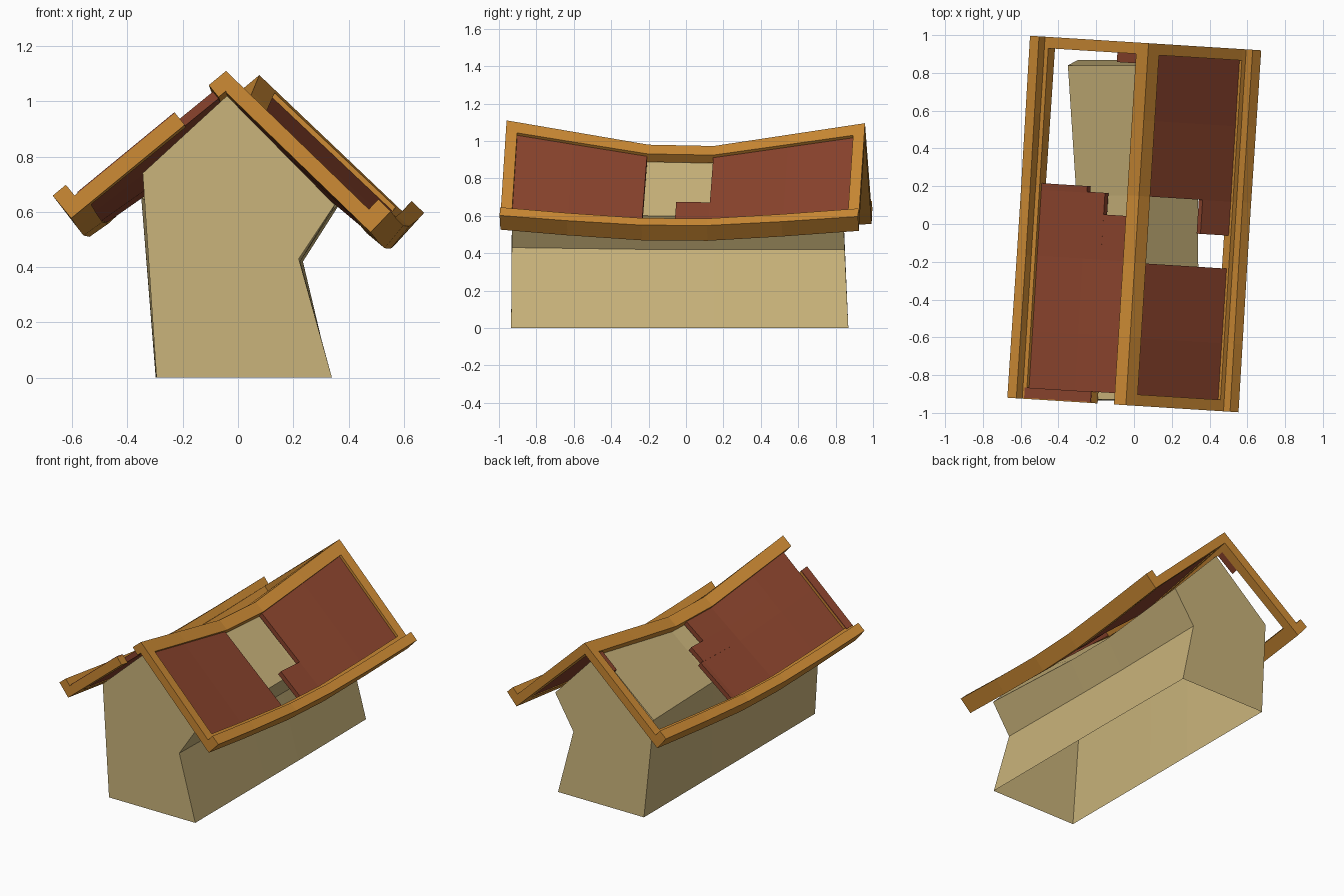
import bpy, bmesh, math
from mathutils import Vector

if "Cube" in bpy.data.objects:
    bpy.data.objects.remove(bpy.data.objects["Cube"])

def material(name, rgb):
    m = bpy.data.materials.new(name)
    m.diffuse_color = (*rgb, 1)
    m.use_nodes = True
    m.node_tree.nodes["Principled BSDF"].inputs["Base Color"].default_value = m.diffuse_color
    return m

PLASTER = material("plaster", (0.584, 0.451, 0.195))
TIMBER = material("timber", (0.604, 0.254, 0.034))
TILE = material("roof_red", (0.255, 0.057, 0.026))

YAW = math.radians(-3.6)      # the roof sits twisted on the walls
LEFT, RIGHT = -1, 1

def make_object(name, bm, mat):
    bmesh.ops.recalc_face_normals(bm, faces=bm.faces)
    me = bpy.data.meshes.new(name)
    bm.to_mesh(me)
    bm.free()
    me.materials.append(mat)
    ob = bpy.data.objects.new(name, me)
    bpy.context.collection.objects.link(ob)
    return ob

def loft(bm, rings, caps=True, closed=True):
    """Skin a row of equal-length point rings."""
    rows = [[bm.verts.new(p) for p in ring] for ring in rings]
    n = len(rows[0])
    for a, b in zip(rows, rows[1:]):
        for i in range(n if closed else n - 1):
            j = (i + 1) % n
            bm.faces.new((a[i], a[j], b[j], b[i]))
    if caps:
        bm.faces.new(rows[0])
        bm.faces.new(rows[-1])

# Sagging roof surface
def lerp_table(table, y):
    for (y0, z0), (y1, z1) in zip(table, table[1:]):
        if y <= y1 or y1 == table[-1][0]:
            return z0 + (z1 - z0) * (y - y0) / (y1 - y0)

RIDGE = [(-0.96, 1.11), (-0.2, 0.98), (0.15, 0.973), (0.96, 1.095)]
SAG = [(-0.96, 0), (-0.6, -0.028), (-0.2, -0.052), (0.15, -0.053), (0.55, -0.03), (0.96, 0)]
EAVE = {LEFT: (0.62, 0.60), RIGHT: (0.566, 0.56)}

def roof_point(side, u, y, h):
    """u runs from ridge 0 to eave 1; h lifts off the slope."""
    r = Vector((0.017, 0, lerp_table(RIDGE, y)))
    f, b = EAVE[side]
    e = Vector((side * 0.58, 0, f + (b - f) * (y + 0.96) / 1.92 + lerp_table(SAG, y)))
    d = (e - r).normalized()
    n = Vector((-d.z, 0, d.x)) * side
    p = r.lerp(e, u) + (Vector((0, 0, h / n.z)) if u == 0 else n * h)
    p.y = y
    return p

def slab(bm, side, u0, u1, y0, y1, h0, h1):
    ys = [y0] + [y for y, _ in SAG if y0 + 0.01 < y < y1 - 0.01] + [y1]
    loft(bm, [[roof_point(side, u, y, h) for u, h in
               ((u0, h0), (u1, h0), (u1, h1), (u0, h1))] for y in ys])

def roof_part(name, mat, *slabs):
    bm = bmesh.new()
    for s in slabs:
        slab(bm, *s)
    make_object(name, bm, mat).rotation_euler.z = YAW

T = -0.056                    # underside of the frame
for side, label in ((LEFT, "left"), (RIGHT, "right")):
    # Frame of each slope: ridge, eave with raised lip, end boards
    roof_part(label + "_ridge_beam", TIMBER, (side, 0, 0.105, -0.96, 0.96, T, 0))
    roof_part(label + "_eave_beam", TIMBER, (side, 0.92, 1, -0.96, 0.96, T, 0.05),
              (side, 0.885, 0.92, -0.96, 0.96, T, 0))
    front_start = 0.31 if side == LEFT else 0.105
    roof_part(label + "_front_board", TIMBER, (side, front_start, 0.885, -0.96, -0.90, T, 0))
    roof_part(label + "_back_board", TIMBER, (side, 0.105, 0.885, 0.90, 0.96, T, 0))

# Broken roof covering
P = (-0.05, -0.018)
roof_part("left_panel", TILE,
          (LEFT, 0.105, 0.32, -0.90, 0.04, *P),
          (LEFT, 0.32, 0.48, -0.90, 0.155, *P),
          (LEFT, 0.48, 0.885, -0.90, 0.185, *P))
roof_part("left_front_cover", TILE, (LEFT, 0.31, 0.90, -0.955, -0.90, -0.004, 0.004))
roof_part("left_back_scrap", TILE, (LEFT, 0.105, 0.29, 0.85, 0.90, *P))
roof_part("right_panel", TILE,
          (RIGHT, 0.105, 0.885, -0.90, -0.205, *P),
          (RIGHT, 0.105, 0.885, 0.15, 0.90, *P),
          (RIGHT, 0.62, 0.885, -0.03, 0.15, *P))

# House body: open underneath, bent right wall, sagging top
def section(bottom_y, top_y, left, peak, right, notch, base):
    pts = [(base[0], 0), left, peak, right, notch, (base[1], 0)]
    return [(x, bottom_y + (top_y - bottom_y) * min(z / 0.6, 1), z) for x, z in pts]

bm = bmesh.new()
rings = [
    section(-0.935, -0.93, (-0.345, 0.74), (-0.04, 1.02), (0.35, 0.625), (0.22, 0.43), (-0.295, 0.34)),
    section(-0.2, -0.2, (-0.30, 0.64), (0.0, 0.905), (0.34, 0.60), (0.225, 0.42), (-0.297, 0.34)),
    section(0.15, 0.15, (-0.305, 0.63), (0.02, 0.90), (0.34, 0.60), (0.225, 0.42), (-0.297, 0.34)),
    section(0.868, 0.84, (-0.35, 0.65), (0.045, 0.99), (0.375, 0.64), (0.235, 0.42), (-0.298, 0.335)),
]
loft(bm, rings, closed=False)
make_object("house_walls", bm, PLASTER)
